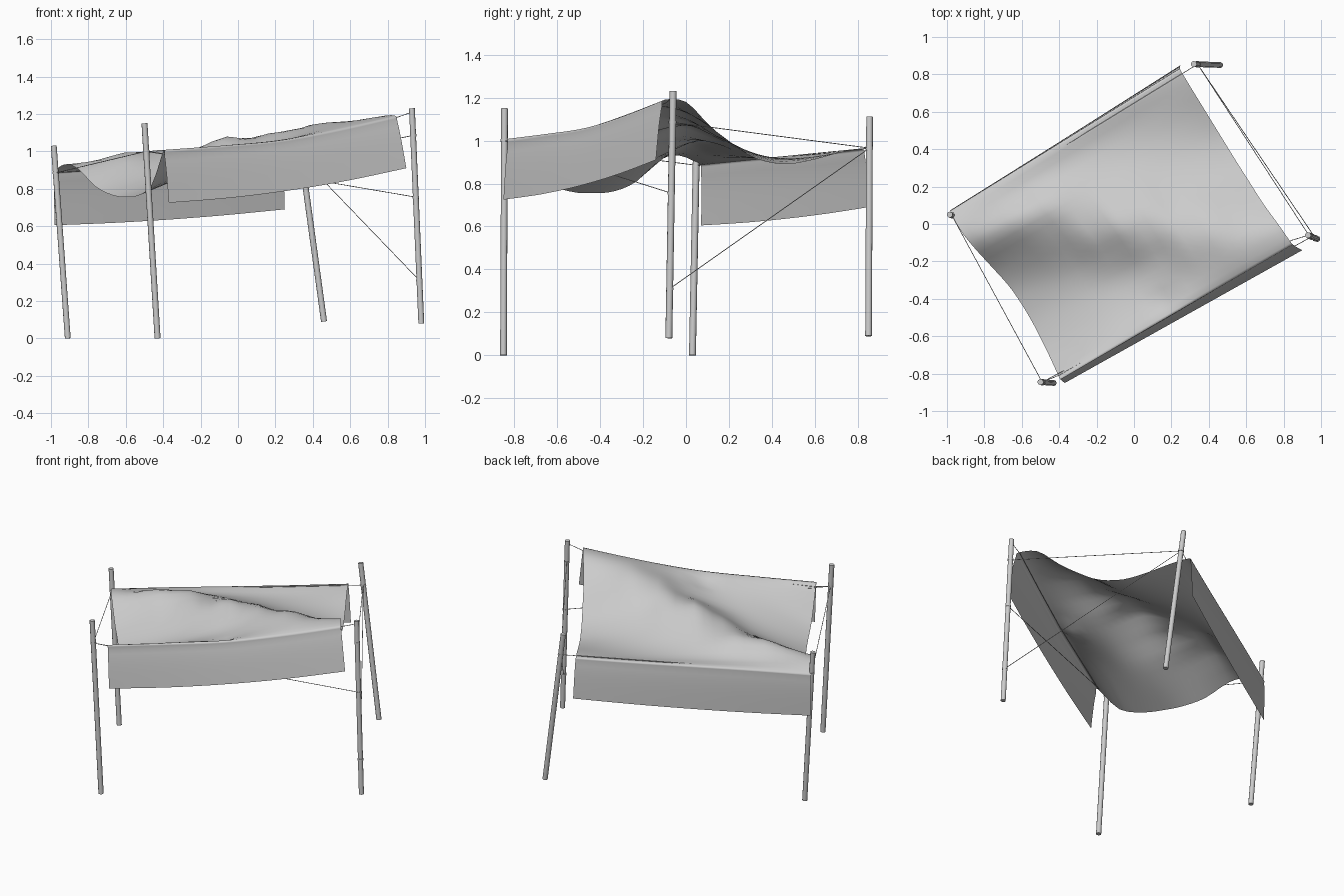
import bpy, math, random
from mathutils import Vector as V

if "Cube" in bpy.data.objects:
    bpy.data.objects.remove(bpy.data.objects["Cube"])

random.seed(4)


def rod(name, a, b, r, sides):
    """Straight cylinder between two points."""
    a, b = V(a), V(b)
    bpy.ops.mesh.primitive_cylinder_add(vertices=sides, radius=r, depth=(b - a).length,
                                        location=(a + b) / 2)
    o = bpy.context.object
    o.name = name
    o.rotation_euler = (b - a).to_track_quat('Z', 'Y').to_euler()
    bpy.ops.object.shade_smooth_by_angle(angle=math.radians(50))
    return o


def spline(pts, n):
    """Resample points along a smooth curve passing through them."""
    out = []
    for k in range(n + 1):
        u = k / n * (len(pts) - 1)
        i = min(int(u), len(pts) - 2)
        f = u - i
        p0, p1, p2, p3 = (pts[max(0, min(len(pts) - 1, i + d))] for d in (-1, 0, 1, 2))
        out.append(0.5 * (2 * p1 + (p2 - p0) * f + (2 * p0 - 5 * p1 + 4 * p2 - p3) * f * f
                          + (3 * p1 - p0 - 3 * p2 + p3) * f ** 3))
    return out


# Four leaning poles: (bottom, top)
poles = {
    "left": ((-0.91, 0.03, 0), (-0.985, 0.05, 1.03)),
    "front": ((-0.43, -0.85, 0), (-0.50, -0.845, 1.15)),
    "back": ((0.46, 0.85, 0.09), (0.32, 0.855, 1.11)),
    "right": ((0.98, -0.08, 0.08), (0.93, -0.06, 1.23)),
}
for n, (a, b) in poles.items():
    rod(n + "_pole", a, b, 0.016, 10)


def on_pole(n, z):
    a, b = V(poles[n][0]), V(poles[n][1])
    return a.lerp(b, (z - a.z) / (b.z - a.z))


# Canopy: plan outline of the two open edges, back to front
left = [(-.98, .06), (-.93, -.03), (-.86, -.12), (-.76, -.23), (-.67, -.33),
        (-.60, -.43), (-.53, -.55), (-.46, -.69), (-.40, -.82)]
right = [(.25, .82), (.31, .72), (.39, .59), (.47, .46), (.55, .33),
         (.62, .22), (.69, .11), (.77, 0), (.84, -.10)]
# Heights of five sections: a tension ridge runs diagonally between two sags
heights = [
    [.89, .93, .91, .81, .765, .755, .765, .825, 1.0],
    [.91, .93, 1.0, .96, .91, .88, .89, .95, 1.03],
    [.925, .92, .96, 1.02, 1.07, 1.05, 1.01, 1.02, 1.06],
    [.94, .92, .92, .95, 1.01, 1.09, 1.14, 1.14, 1.12],
    [.96, .945, .91, .89, .915, .98, 1.07, 1.18, 1.19],
]
sections, edge = [], []
for k, zs in enumerate(heights):
    s = k / 4
    row = [V((*V(a).lerp(V(b), s), z)) for a, b, z in zip(left, right, zs)]
    edge.append(row[-1] - V((0, -.012, .012)))
    sag = V((0, 0, .08 * s * (1 - s)))
    back = V((-.98, .07, .605)).lerp(V((.25, .85, .69)), s) - sag * .6
    front = V((-.37, -.85, .725)).lerp(V((.90, -.14, .91)), s) - sag * 1.4
    # hanging flaps at both ends, bowed slightly outward
    bow = V((-.008, .015, .03))
    bow_f = V((.008, -.015, .03))
    row = [back, back.lerp(row[0], .5) + bow * .5, back.lerp(row[0], .85) + bow * .5] + row
    row += [front.lerp(row[-1], .85) + bow_f * .4, front.lerp(row[-1], .5) + bow_f * .4, front]
    sections.append(spline(row, 42))

NS, w = 24, 43
grid = list(zip(*[spline(list(c), NS) for c in zip(*sections)]))  # grid[s][t]
# puckers along the ridge and a small pinch behind the front edge
for i, col in enumerate(grid):
    for j, p in enumerate(col):
        s, t = i / NS, (j / 42 * 14 - 3) / 8
        if 0 < t < 1:
            fade = 16 * s * (1 - s) * t * (1 - t)
            p.z += .010 * fade * math.sin(s * 42) * math.exp(-((s - t) / .2) ** 2)
            d = (V((p.x, p.y)) - V((.16, -.42))).length
            p.z -= .03 * math.exp(-(d / .05) ** 2)
verts = [p for col in grid for p in col]
faces = [(i * w + j, i * w + j + 1, (i + 1) * w + j + 1, (i + 1) * w + j)
         for i in range(NS) for j in range(w - 1)]
me = bpy.data.meshes.new("cloth_canopy")
me.from_pydata(verts, [], faces)
me.shade_smooth()
canopy = bpy.data.objects.new("cloth_canopy", me)
bpy.context.collection.objects.link(canopy)

# Guy ropes between poles, and a supporting rope under the front fold
front_line = [on_pole("front", 1.0)] + edge + [on_pole("right", 1.21)]
ropes = [
    (on_pole("left", .885), on_pole("back", .965)),
    (on_pole("left", .885), on_pole("front", 1.0)),
    (on_pole("back", .965), on_pole("right", 1.085)),
    (on_pole("back", .965), on_pole("right", .31)),
    (on_pole("right", .755), on_pole("front", 1.0)),
] + list(zip(front_line, front_line[1:]))
for i, (a, b) in enumerate(ropes):
    rod(f"rope_{i + 1}", a, b, 0.002, 5)

# Rope lashings wound on the poles
for n, z in (("left", .885), ("front", 1.0), ("back", .965),
             ("right", 1.085), ("right", .755), ("right", .31)):
    rod(n + "_lashing", on_pole(n, z - .006), on_pole(n, z + .006), 0.018, 10)
